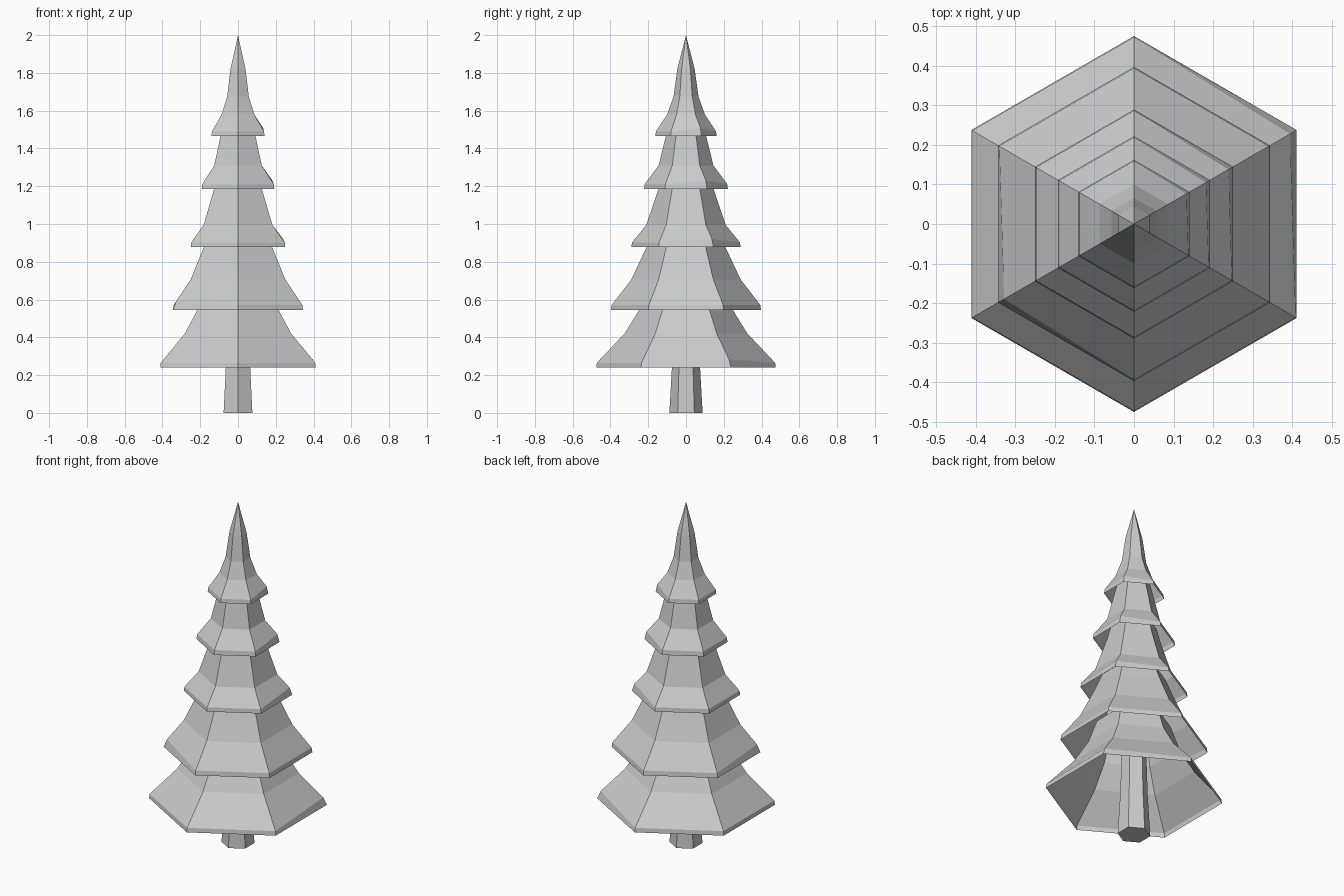
import bpy, bmesh
from math import cos, sin, radians

if "Cube" in bpy.data.objects:
    bpy.data.objects.remove(bpy.data.objects["Cube"])

SIDES = 6


def hex_part(name, profile, lifted=None, cap_bottom=False, cap_top=False):
    """Sweep an (r, z) profile round six corners; a zero radius makes a tip."""
    bm = bmesh.new()
    rings = []
    for level, (r, z) in enumerate(profile):
        if r == 0:
            rings.append([bm.verts.new((0, 0, z))] * SIDES)
            continue
        ring = []
        for i in range(SIDES):
            a = radians(30 + 60 * i)
            # One corner of each rim is worn: higher and slightly inset
            worn = i == lifted and level == 1
            rr, zz = (r * 0.965, z + 0.018) if worn else (r, z)
            ring.append(bm.verts.new((rr * cos(a), rr * sin(a), zz)))
        rings.append(ring)
    for low, high in zip(rings, rings[1:]):
        for i in range(SIDES):
            j = (i + 1) % SIDES
            corners = [low[i], low[j], high[j], high[i]]
            bm.faces.new(list(dict.fromkeys(corners)))
    if cap_bottom:
        bm.faces.new(rings[0][::-1])
    if cap_top:
        bm.faces.new(rings[-1])
    mesh = bpy.data.meshes.new(name)
    bm.to_mesh(mesh)
    bm.free()
    obj = bpy.data.objects.new(name, mesh)
    bpy.context.collection.objects.link(obj)
    return obj


# Trunk, running up into the hollow lowest skirt
hex_part("trunk", [(0.088, 0), (0.074, 0.25), (0.062, 0.66)],
         cap_bottom=True, cap_top=True)

# Hollow branch skirts, bottom to top: short rim, flared slope, hidden neck
BACK_RIGHT, FRONT_LEFT = 0, 3
tiers = [
    ([(0.475, 0.24), (0.472, 0.265), (0.325, 0.42), (0.245, 0.55), (0.20, 0.68)], BACK_RIGHT),
    ([(0.397, 0.545), (0.393, 0.572), (0.29, 0.705), (0.21, 0.875), (0.17, 0.97)], FRONT_LEFT),
    ([(0.289, 0.878), (0.286, 0.902), (0.21, 0.995), (0.148, 1.18), (0.12, 1.28)], BACK_RIGHT),
    ([(0.222, 1.185), (0.218, 1.212), (0.145, 1.31), (0.107, 1.465), (0.085, 1.55)], BACK_RIGHT),
    ([(0.162, 1.467), (0.159, 1.49), (0.10, 1.58), (0.066, 1.675),
      (0.046, 1.82), (0, 2.0)], BACK_RIGHT),
]
for n, (profile, worn_corner) in enumerate(tiers, 1):
    hex_part(f"branch_tier_{n}", profile, lifted=worn_corner)
